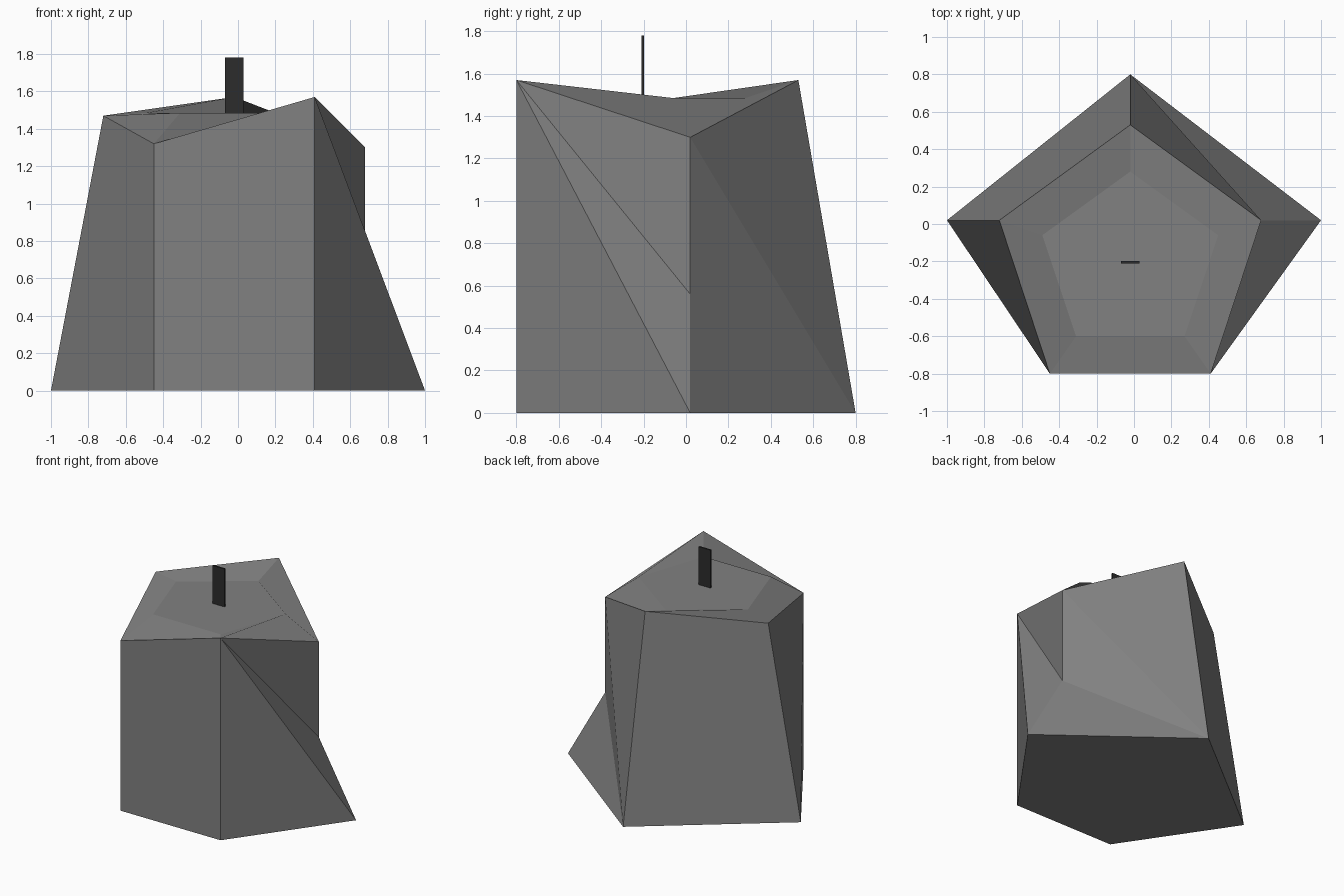
import bpy, bmesh

if "Cube" in bpy.data.objects:
    bpy.data.objects.remove(bpy.data.objects["Cube"])

def material(name, v):
    m = bpy.data.materials.new(name)
    m.diffuse_color = (v, v, v, 1)
    m.use_nodes = True
    m.node_tree.nodes["Principled BSDF"].inputs["Base Color"].default_value = m.diffuse_color
    return m

def add_object(name, bm, mat):
    bmesh.ops.recalc_face_normals(bm, faces=bm.faces)
    me = bpy.data.meshes.new(name)
    bm.to_mesh(me)
    bm.free()
    me.materials.append(mat)
    ob = bpy.data.objects.new(name, me)
    bpy.context.collection.objects.link(ob)
    return ob

stone = material("stone grey", 0.22)
dark = material("charcoal", 0.025)

# Candle body: five-sided rings, order left, front left, front right, right, back
base = [(-1, .02, 0), (-.45, -.8, 0), (.41, -.8, 0), (1, .02, 0), (-.02, .8, 0)]
rim = [(-.72, .02, 1.47), (-.45, -.8, 1.32), (.41, -.8, 1.57), (.68, .02, 1.30), (-.02, .53, 1.57)]
inner = [(-.49, -.06, 1.485), (-.31, -.6, 1.485), (.27, -.6, 1.485), (.45, -.06, 1.485), (-.02, .28, 1.485)]
bm = bmesh.new()
B, R, I = [[bm.verts.new(p) for p in ring] for ring in (base, rim, inner)]
M = bm.verts.new((.68, .02, .56))        # notch on the right corner
bm.faces.new(B)
bm.faces.new(I)
for i in range(5):
    j = (i + 1) % 5
    bm.faces.new((R[i], R[j], I[j], I[i]))
    if i not in (2, 3):
        bm.faces.new((B[i], B[j], R[j], R[i]))
# Right corner: faces folded around the notch
for tri in ((B[2], B[3], R[2]), (R[2], B[3], M), (R[2], M, R[3]),
            (R[3], M, B[4]), (M, B[3], B[4]), (R[3], B[4], R[4])):
    bm.faces.new(tri)
add_object("candle_body", bm, stone)

# Wick: thin flat strip
bm = bmesh.new()
bmesh.ops.create_cube(bm, size=1)
for v in bm.verts:
    v.co = (-.02 + v.co.x * .1, -.205 + v.co.y * .012, 1.625 + v.co.z * .31)
add_object("wick", bm, dark)
